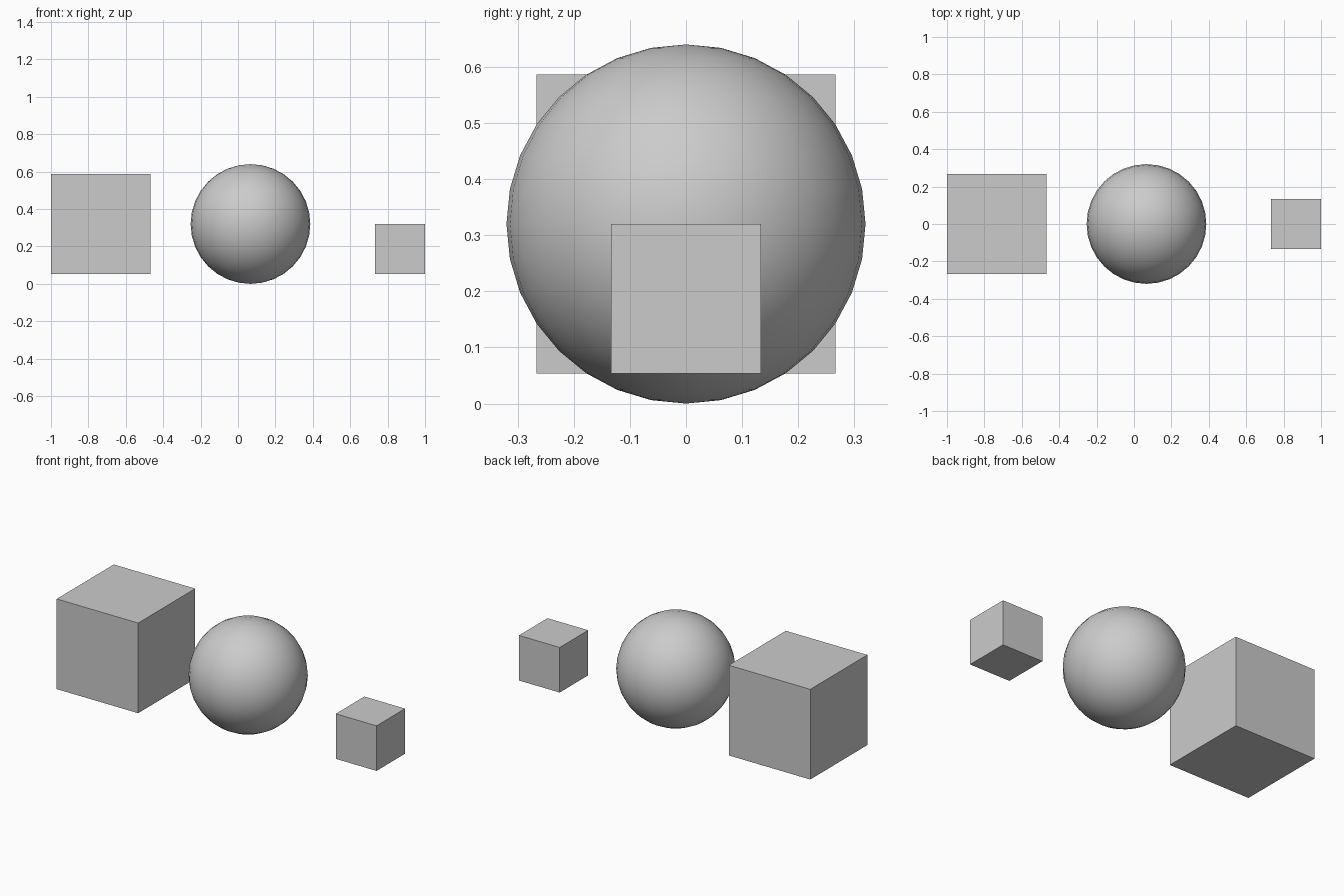
import bpy

if "Cube" in bpy.data.objects:
    bpy.data.objects.remove(bpy.data.objects["Cube"])

U = 2 / 7.5      # base unit: edge of the small cube
MID_Z = 1.2 * U  # sphere rests on the ground
BOX_Z = 0.2 * U  # underside shared by both cubes
MID_X = 0.25 * U


def cube(name, x, size):
    bpy.ops.mesh.primitive_cube_add(size=size, location=(x, 0, BOX_Z + size / 2))
    bpy.context.object.name = name


# Cubes on either side
cube("large_cube", MID_X - 3 * U, 2 * U)
cube("small_cube", MID_X + 3 * U, U)

# Smooth sphere in the middle
bpy.ops.mesh.primitive_uv_sphere_add(segments=32, ring_count=16, radius=1.2 * U,
                                     location=(MID_X, 0, MID_Z))
bpy.context.object.name = "sphere"
bpy.ops.object.shade_smooth()
